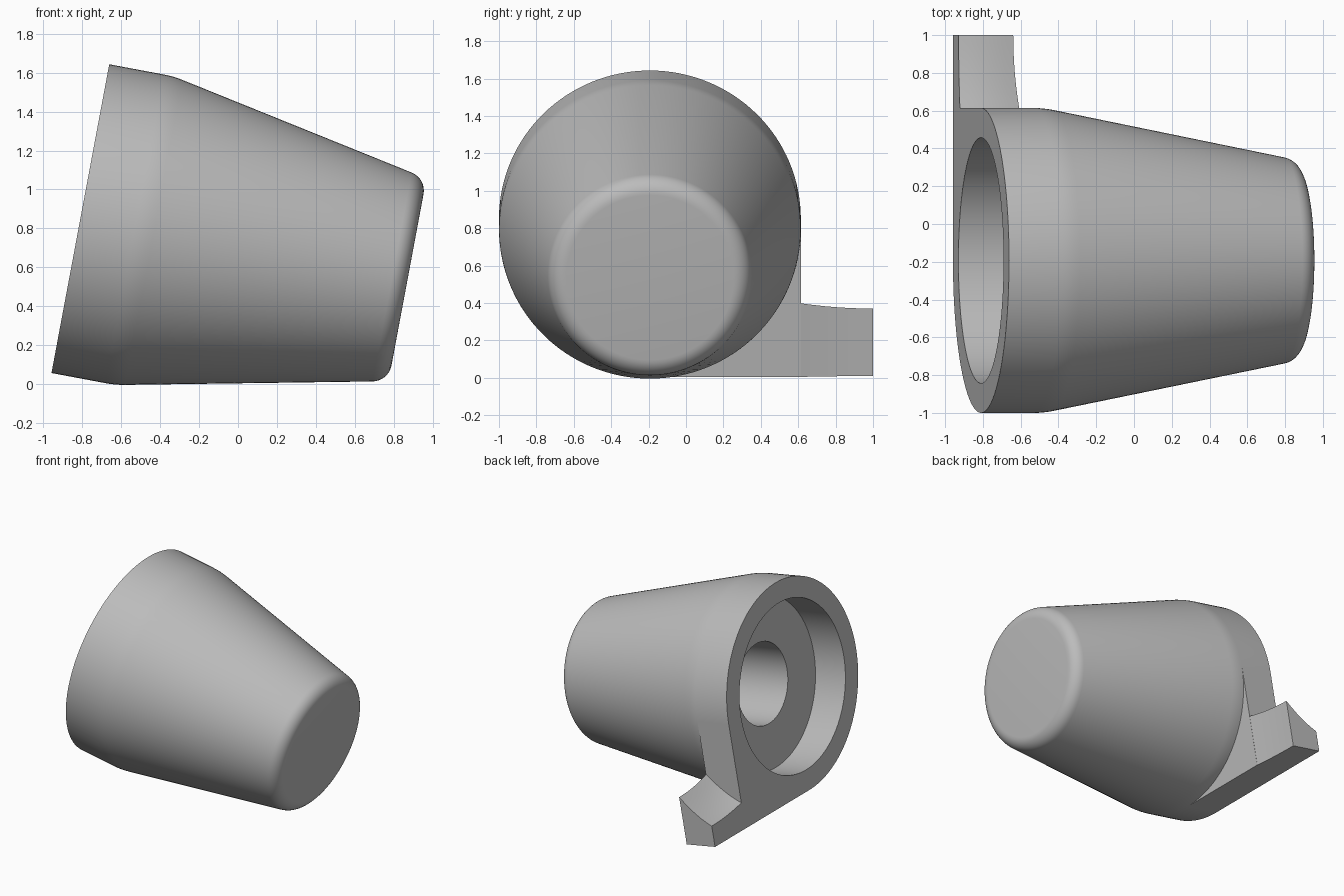
import bpy, bmesh
from math import sin, cos, tan, radians, pi
from mathutils import Vector

cube = bpy.data.objects.get("Cube")
if cube:
    bpy.data.objects.remove(cube, do_unlink=True)

R = 0.807                  # rim radius
LENGTH = 1.71              # along the tilted axis
TAPER = radians(11.4)
SHOULDER = 0.335           # where the straight rim turns into the cone
TILT = radians(10.6)
ORIGIN = (-0.81, -0.193, 0.85)

grey = bpy.data.materials.new("plain_grey")
grey.use_nodes = True
grey.diffuse_color = (0.5, 0.5, 0.5, 1)
grey.node_tree.nodes["Principled BSDF"].inputs["Base Color"].default_value = (0.5, 0.5, 0.5, 1)


def finish(name, bm):
    """Turn a bmesh built along local x into a tilted, shaded object."""
    bmesh.ops.remove_doubles(bm, verts=bm.verts, dist=1e-5)
    bmesh.ops.recalc_face_normals(bm, faces=bm.faces)
    mesh = bpy.data.meshes.new(name)
    bm.to_mesh(mesh)
    bm.free()
    mesh.materials.append(grey)
    obj = bpy.data.objects.new(name, mesh)
    bpy.context.collection.objects.link(obj)
    obj.location = ORIGIN
    obj.rotation_euler = (0, TILT, 0)
    bpy.ops.object.select_all(action='DESELECT')
    obj.select_set(True)
    bpy.context.view_layer.objects.active = obj
    bpy.ops.object.shade_smooth_by_angle(angle=radians(30))
    return obj


def fillet(before, corner, after, radius, steps):
    """Round one corner of a profile with an arc."""
    p, c, q = Vector(before), Vector(corner), Vector(after)
    u, v = (p - c).normalized(), (q - c).normalized()
    half = u.angle(v) / 2
    start = c + u * radius / tan(half)
    centre = c + (u + v).normalized() * radius / sin(half)
    sweep = pi - 2 * half
    out = (start - centre).normalized()
    return [centre + radius * (out * cos(sweep * i / steps) - u * sin(sweep * i / steps))
            for i in range(steps + 1)]


# Tapered cup with a stepped bore, turned from one profile
rim, shoulder = (0, R), (SHOULDER, R)
edge = (LENGTH, R - (LENGTH - SHOULDER) * tan(TAPER))
tip = (LENGTH, 0)
profile = [(1.4, 0), (1.4, 0.31), (0.27, 0.31), (0.27, 0.65), (0, 0.65), rim]
profile += fillet(rim, shoulder, edge, 0.5, 4)
profile += fillet(shoulder, edge, tip, 0.1, 8)
profile.append(tip)

bm = bmesh.new()
verts = [bm.verts.new((a, 0, r)) for a, r in profile]
edges = [bm.edges.new(pair) for pair in zip(verts, verts[1:])]
bmesh.ops.spin(bm, geom=verts + edges, cent=(0, 0, 0), axis=(1, 0, 0),
               angle=2 * pi, steps=128, use_merge=True)
finish("tapered_cup", bm)

# Squared corner that fills out the rim beside the foot
bm = bmesh.new()
outline = [(R * 0.985 * cos(t), -R * 0.985 * sin(t))
           for t in (i * pi / 48 for i in range(25))]
outline += [(0, -R), (R, -R), (R, 0)]
face = bm.faces.new([bm.verts.new((0, y, w)) for y, w in outline])
solid = bmesh.ops.extrude_face_region(bm, geom=[face])
bmesh.ops.translate(bm, vec=(0.283, 0, 0),
                    verts=[g for g in solid["geom"] if isinstance(g, bmesh.types.BMVert)])
finish("rim_corner", bm)

# Foot reaching out to the back, with a hollowed sloping top
bm = bmesh.new()
start, end, steps = R - 0.01, 1 - ORIGIN[1], 8
rings = []
for i in range(steps + 1):
    f = i / steps
    ease = (1 - f) ** 2
    y = start + (end - start) * f
    depth = 0.256 + 0.027 * ease
    high, low = -0.44 + 0.035 * ease, -0.645 + 0.04 * ease
    section = [(0, -R), (depth, -R)]
    for k in range(7):
        s = k / 6
        section.append((depth * (1 - s), high + (low - high) * s - 0.08 * s * (1 - s)))
    rings.append([bm.verts.new((a, y, w)) for a, w in section])
for one, two in zip(rings, rings[1:]):
    for j in range(len(one)):
        k = (j + 1) % len(one)
        bm.faces.new((one[j], one[k], two[k], two[j]))
bm.faces.new(rings[0])
bm.faces.new(rings[-1])
finish("side_foot", bm)
